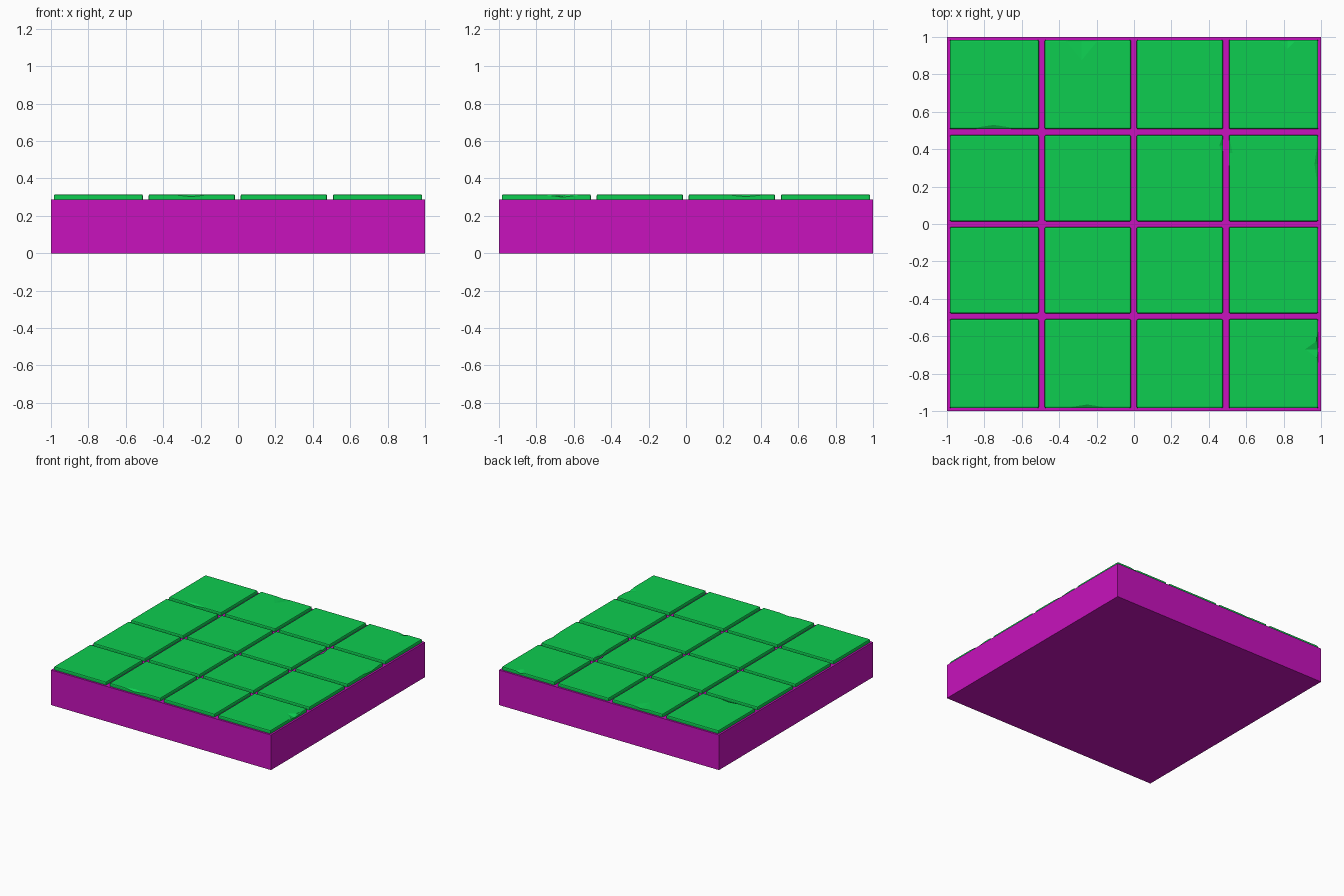
import bpy, bmesh
from mathutils import Matrix, Vector

if "Cube" in bpy.data.objects:
    bpy.data.objects.remove(bpy.data.objects["Cube"])

BASE_TOP, TOP = 0.288, 0.315


def material(name, rgb):
    m = bpy.data.materials.new(name)
    m.diffuse_color = (*rgb, 1)
    m.use_nodes = True
    m.node_tree.nodes["Principled BSDF"].inputs["Base Color"].default_value = m.diffuse_color
    return m


def new_object(name, bm, mat=None):
    bmesh.ops.recalc_face_normals(bm, faces=bm.faces)
    me = bpy.data.meshes.new(name)
    bm.to_mesh(me)
    bm.free()
    ob = bpy.data.objects.new(name, me)
    bpy.context.collection.objects.link(ob)
    if mat:
        me.materials.append(mat)
    return ob


def box(lo, hi):
    bm = bmesh.new()
    lo, hi = Vector(lo), Vector(hi)
    mat = Matrix.Translation((lo + hi) / 2) @ Matrix.Diagonal((*(hi - lo), 1))
    bmesh.ops.create_cube(bm, size=1, matrix=mat)
    return bm


def chip_cutter(centre, radii):
    # Stretched octahedron that bites a facet out of a tile edge
    bm = bmesh.new()
    axes = [Vector(a) for a in ((1, 0, 0), (-1, 0, 0), (0, 1, 0),
                                (0, -1, 0), (0, 0, 1), (0, 0, -1))]
    for a in axes:
        bm.verts.new([c + r * v for c, r, v in zip(centre, radii, a)])
    bmesh.ops.convex_hull(bm, input=bm.verts)
    ob = new_object("chip_cutter", bm)
    ob.hide_render = True
    ob.hide_viewport = True
    return ob


magenta = material("mortar", (0.58, 0.006, 0.51))
green = material("tile", (0.004, 0.61, 0.08))

# Base block
new_object("base", box((-1, -1, 0), (1, 1, BASE_TOP)), magenta)

# Chips per tile (column, row): centre and radii
chips = {
    (3, 0): [((0.985, -0.67, TOP), (0.07, 0.05, 0.014)),
             ((0.99, -0.66, TOP), (0.02, 0.16, 0.02))],
    (1, 3): [((-0.28, 0.985, TOP), (0.09, 0.11, 0.008))],
    (3, 3): [((0.82, 0.985, TOP), (0.05, 0.05, 0.012))],
    (1, 0): [((-0.25, -0.985, TOP), (0.13, 0.02, 0.012))],
    (3, 2): [((0.985, 0.32, TOP), (0.02, 0.14, 0.012)),
             ((0.507, 0.38, TOP), (0.02, 0.1, 0.012))],
    (2, 2): [((0.477, 0.42, TOP), (0.02, 0.06, 0.012))],
    (0, 3): [((-0.75, 0.51, TOP), (0.13, 0.02, 0.01))],
}

# Four by four tiles with rounded upper edges
spans = [(-0.985, -0.509), (-0.478, -0.016), (0.014, 0.476), (0.507, 0.985)]
for i, (x0, x1) in enumerate(spans):
    for j, (y0, y1) in enumerate(spans):
        bm = box((x0, y0, BASE_TOP - 0.008), (x1, y1, TOP))
        edges = [e for e in bm.edges if max(v.co.z for v in e.verts) > TOP - 0.001]
        bmesh.ops.bevel(bm, geom=edges, offset=0.008, segments=2,
                        profile=0.5, affect='EDGES')
        tile = new_object(f"tile_{i}_{j}", bm, green)
        for centre, radii in chips.get((i, j), []):
            mod = tile.modifiers.new("chip", 'BOOLEAN')
            mod.operation = 'DIFFERENCE'
            mod.solver = 'EXACT'
            mod.object = chip_cutter(centre, radii)
